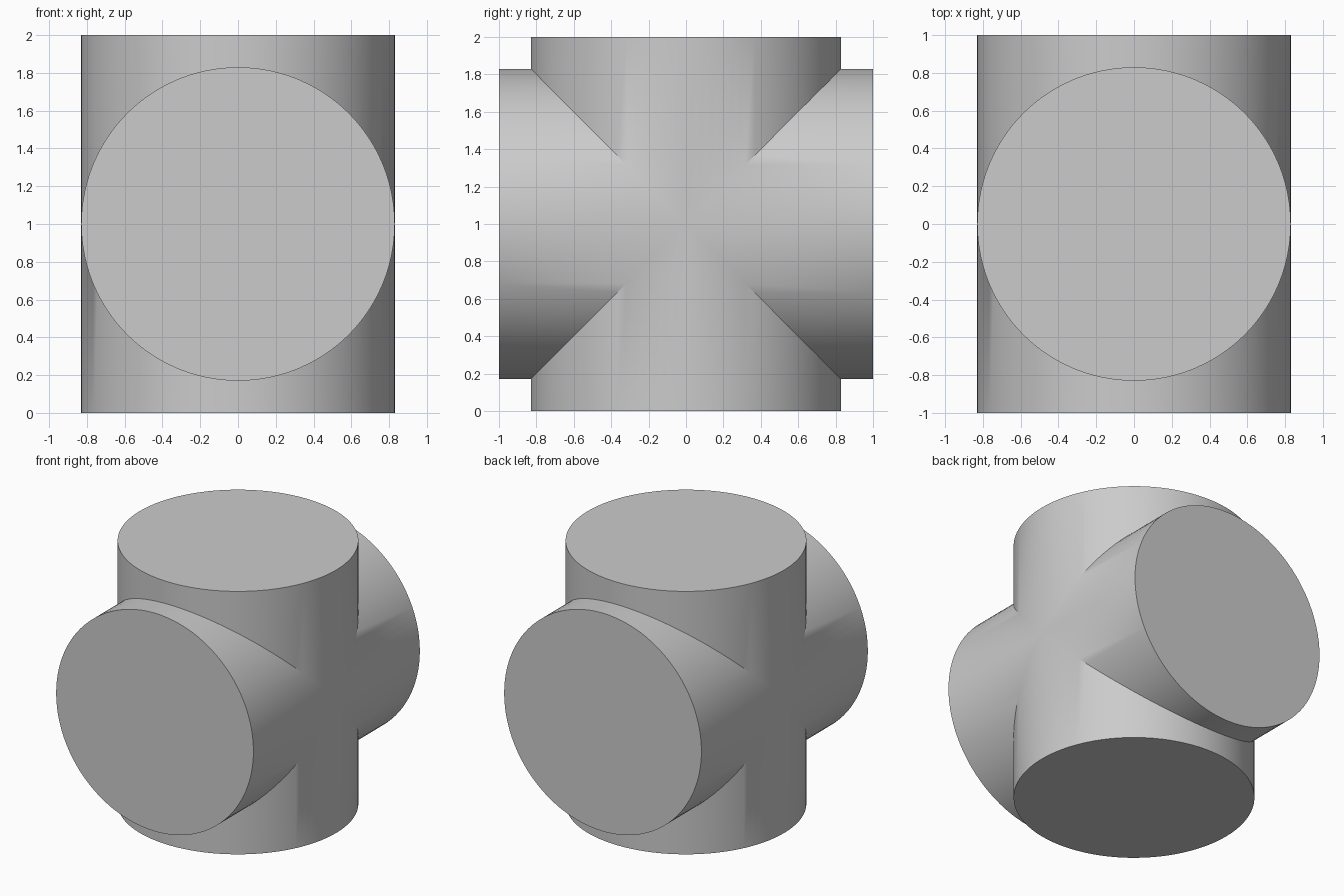
import bpy
import bmesh
import math
from mathutils import Matrix, Vector

cube = bpy.data.objects.get("Cube")
if cube:
    bpy.data.objects.remove(cube, do_unlink=True)

RADIUS = 0.83
REACH = 1.0
SEGMENTS = 96

# Plain grey material
grey = bpy.data.materials.new("plain grey")
grey.use_nodes = True
colour = (0.6, 0.6, 0.6, 1)
grey.diffuse_color = colour
grey.node_tree.nodes["Principled BSDF"].inputs["Base Color"].default_value = colour

bm = bmesh.new()


def add_arm(turn):
    """One capped pipe arm, mitred where it meets its neighbours."""
    rot = Matrix.Rotation(turn, 3, "X")
    outer, inner = [], []
    for i in range(SEGMENTS):
        a = math.tau * i / SEGMENTS
        x, y = RADIUS * math.cos(a), RADIUS * math.sin(a)
        outer.append(bm.verts.new(rot @ Vector((x, y, REACH))))
        inner.append(bm.verts.new(rot @ Vector((x, y, abs(y)))))
    bm.faces.new(outer)
    for i in range(SEGMENTS):
        j = (i + 1) % SEGMENTS
        bm.faces.new((inner[i], inner[j], outer[j], outer[i]))


# Four arms around the x axis: top, bottom, front and back
for quarter in range(4):
    add_arm(quarter * math.pi / 2)

# Weld the mitres and stand the joint on the ground
bmesh.ops.remove_doubles(bm, verts=bm.verts, dist=0.0001)
bmesh.ops.recalc_face_normals(bm, faces=bm.faces)
bmesh.ops.translate(bm, verts=bm.verts, vec=(0, 0, REACH))

mesh = bpy.data.meshes.new("crossed_cylinders")
bm.to_mesh(mesh)
bm.free()
mesh.materials.append(grey)
joint = bpy.data.objects.new("crossed_cylinders", mesh)
bpy.context.collection.objects.link(joint)

# Smooth barrels, crisp rims and mitres
bpy.ops.object.select_all(action="DESELECT")
joint.select_set(True)
bpy.context.view_layer.objects.active = joint
bpy.ops.object.shade_smooth_by_angle(angle=math.radians(33))
